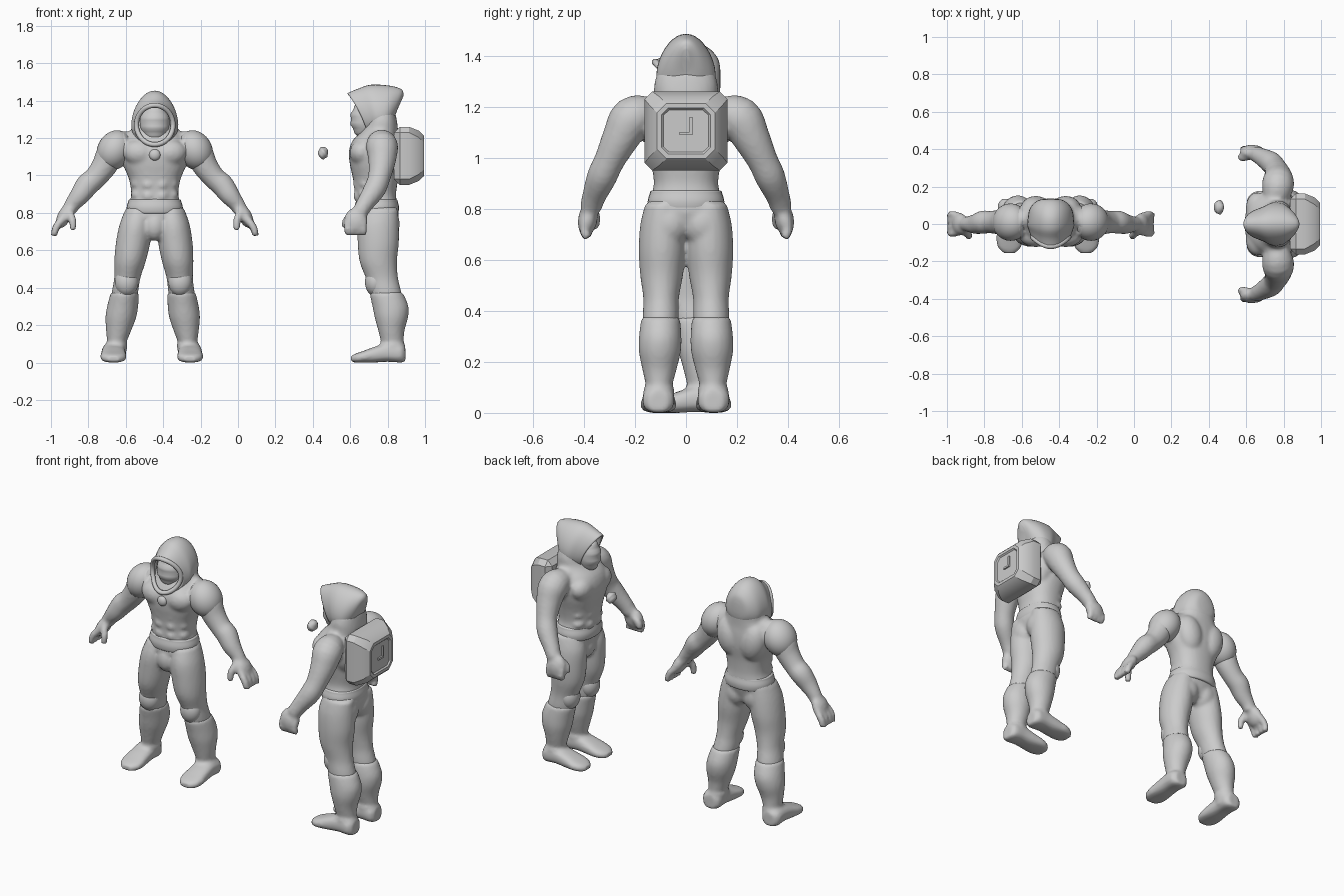
import bpy, bmesh, math
from mathutils import Matrix, Vector

cube = bpy.data.objects.get("Cube")
if cube:
    bpy.data.objects.remove(cube)

GREY = bpy.data.materials.new("plain_grey")
GREY.use_nodes = True
GREY.diffuse_color = (0.6, 0.6, 0.6, 1)
GREY.node_tree.nodes["Principled BSDF"].inputs["Base Color"].default_value = GREY.diffuse_color
SIDES = (1, -1)


# ---- helpers: figures are modelled in hundredths, then placed ----
def finish(bm, name, place, soften=0, angle=60):
    """Make the object; with soften set, its parts are blended into one skin."""
    bmesh.ops.recalc_face_normals(bm, faces=bm.faces)
    bm.transform(place @ Matrix.Scale(0.01, 4))
    mesh = bpy.data.meshes.new(name)
    bm.to_mesh(mesh)
    bm.free()
    mesh.materials.append(GREY)
    obj = bpy.data.objects.new(name, mesh)
    bpy.context.collection.objects.link(obj)
    if soften:
        remesh = obj.modifiers.new("blend", "REMESH")
        remesh.mode = "VOXEL"
        remesh.voxel_size = 0.011
        remesh.use_smooth_shade = True
        smooth = obj.modifiers.new("soften", "SMOOTH")
        smooth.iterations = soften
    else:
        bpy.ops.object.select_all(action="DESELECT")
        obj.select_set(True)
        bpy.context.view_layer.objects.active = obj
        bpy.ops.object.shade_smooth_by_angle(angle=math.radians(angle))
    return obj


def flow(rows, steps=4):
    """Catmull-Rom interpolation of rows of numbers."""
    rows = [rows[0], *rows, rows[-1]]
    result = []
    for a, b, c, d in zip(rows, rows[1:], rows[2:], rows[3:]):
        for i in range(steps):
            t = i / steps
            result.append([q + t / 2 * (r - p + t * (2 * p - 5 * q + 4 * r - s + t * (3 * (q - r) + s - p)))
                           for p, q, r, s in zip(a, b, c, d)])
    return result + [rows[-1]]


def skin(bm, rings, sides=32, power=2.0, caps=(True, True)):
    """Skin rings given as centre, first radius vector, second radius vector."""
    loops = []
    for centre, u, v in rings:
        loop = []
        for k in range(sides):
            a = math.tau * k / sides
            c, s = math.cos(a), math.sin(a)
            c = math.copysign(abs(c) ** (2 / power), c)
            s = math.copysign(abs(s) ** (2 / power), s)
            loop.append(bm.verts.new(centre + u * c + v * s))
        loops.append(loop)
    for low, high in zip(loops, loops[1:]):
        for k in range(sides):
            n = (k + 1) % sides
            bm.faces.new((low[k], low[n], high[n], high[k]))
    for loop, wanted in zip((loops[0], loops[-1]), caps):
        if wanted:
            bm.faces.new(loop)


def column(bm, rows, x=0, power=2.0):
    """Stack of level ellipses: z, y, x radius, y radius, and optional sideways shift."""
    skin(bm, [(Vector((x + sum(shift), y, z)), Vector((rx, 0, 0)), Vector((0, ry, 0)))
              for z, y, rx, ry, *shift in flow(rows)], power=power)


def limb(bm, rows, sides=20):
    """Round tube along x, y, z, radius; made on both sides of the body."""
    rows = flow(rows)
    for side in SIDES:
        pts = [Vector((side * x, y, z)) for x, y, z, r in rows]
        rings = []
        for i, p in enumerate(pts):
            turn = (pts[min(i + 1, len(pts) - 1)] - pts[max(i - 1, 0)]).to_track_quat("Z", "Y")
            r = rows[i][3]
            rings.append((p, turn @ Vector((r, 0, 0)), turn @ Vector((0, r, 0))))
        skin(bm, rings, sides)


def ball(bm, centre, radii, lean=0, pair=True):
    x, y, z = centre
    for side in SIDES if pair else (1,):
        m = (Matrix.Translation((side * x, y, z)) @ Matrix.Rotation(math.radians(side * lean), 4, "Y")
             @ Matrix.Diagonal((*radii, 1)))
        bmesh.ops.create_uvsphere(bm, u_segments=32, v_segments=20, radius=1, matrix=m)


# ---- one muscular figure facing -y ----
LEG = [(82, 0, 7, 9.5), (74, -1, 8.8, 11), (64, -1, 9.2, 11), (54, -1, 8.4, 10),
       (45, 1, 7, 8.6), (37, 3, 7, 8.4), (28, 5, 6, 7)]
BOOT = [(37.5, 3, 6.8, 8), (36.5, 3.5, 7.6, 9), (30, 5.5, 8.3, 9.6), (24, 6, 8.2, 8.9), (17, 6, 6.7, 7),
        (11, 6.5, 5.3, 6.1), (9.5, 6.5, 6, 6.6), (3, 6.5, 5.8, 6.5)]
FOOT = [(13.5, 4.5, 3.5, 4), (11, 5, 6, 5), (4, 5.4, 6.2, 5), (-3, 4.2, 6.6, 4.2),
        (-9, 3.1, 7, 3.1), (-13, 2.4, 5.8, 2.4), (-15.5, 1.9, 3, 1.7)]


def build_figure(tag, place, torso, lean_y, arm, palm, fingers, thumb, hip_x, ankle_x, sway):
    def leg_x(side, z):
        drop = 1 - z / 78
        return side * (hip_x + (ankle_x - hip_x) * drop) + sway * drop

    # body: torso, limbs and muscles blended together
    bm = bmesh.new()
    column(bm, torso, power=2.3)
    ball(bm, (8, lean_y - 7, 112), (9, 6.3, 7), -8)
    for z in (89, 95, 101):
        ball(bm, (3.6, lean_y - 8.2, z), (3.7, 3.2, 3.2))
        ball(bm, (9, lean_y - 4, z + 1), (3.8, 4.5, 2.8), 20)
    ball(bm, (8, lean_y + 7, 110), (8, 7, 12), 12)
    ball(bm, (10, lean_y + 2, 120), (10, 6, 5), 20)
    ball(bm, (6.5, 3, 74), (8, 7.5, 9))
    ball(bm, (0, -6, 73), (6, 6, 8), pair=False)
    for side in SIDES:
        column(bm, [(*row, leg_x(side, row[0])) for row in LEG])
    limb(bm, arm)
    ball(bm, *palm)
    for finger in fingers:
        limb(bm, finger, 12)
    limb(bm, thumb, 12)
    finish(bm, tag + "_body", place, soften=3)

    # boots: shaft and foot
    bm = bmesh.new()
    for side in SIDES:
        column(bm, [(*row, leg_x(side, row[0])) for row in BOOT])
        skin(bm, [(Vector((leg_x(side, 0), y, z)), Vector((rx, 0, 0)), Vector((0, 0, rz)))
                  for y, z, rx, rz in flow(FOOT)], power=2.6)
    finish(bm, tag + "_boots", place, soften=2)

    # knee pads
    bm = bmesh.new()
    for side in SIDES:
        ball(bm, (leg_x(side, 43), -2.6, 43), (6.3, 5.5, 7.5), pair=False)
    finish(bm, tag + "_knee_pads", place)

    # belt
    bm = bmesh.new()
    column(bm, [(z, lean_y * 0.6, rx, rx * 0.79)
                for z, rx in ((79.5, 13), (80, 14.5), (83, 15), (86, 14.2), (87, 13.8), (87.5, 12))], power=2.2)
    finish(bm, tag + "_belt", place)


def build_hood(tag, place, rows, thickness, bend):
    """Cowl open at the front: y, z, half width, half height, tilt of each ring."""
    bm = bmesh.new()
    skin(bm, [(Vector((0, y, z)), Vector((w, 0, 0)), Vector((0, tilt, h)))
              for y, z, w, h, tilt in flow(rows)], power=2.1, caps=(True, False))
    for v in bm.verts:                      # narrower toward the crown, sides swept back
        v.co.x *= 1 - 0.016 * (v.co.z - 131)
        v.co.y += bend * v.co.x ** 2 * max(0, -v.co.y / 12)
    obj = finish(bm, tag + "_hood", place)
    solid = obj.modifiers.new("cloth", "SOLIDIFY")
    solid.thickness = thickness
    solid.offset = -1


def build_mask(tag, place, centre, radii):
    bm = bmesh.new()
    ball(bm, centre, radii, pair=False)
    for v in bm.verts:                      # brow, eye slit and mouth grooves
        h = (v.co.z - centre[2]) / radii[2]
        if v.co.y < centre[1]:
            v.co.y += 0.4 * math.cos(h * 12)
    finish(bm, tag + "_mask", place)


# ---- armoured figure on the right-hand side ----
hero = Matrix.Translation((-0.445, 0, 0))
build_figure(
    "armoured", hero,
    [(70, 0, 8, 8), (78, 0, 15, 10.5), (84, 1, 14, 10.8), (90, 1, 12.6, 10.5), (98, 1, 13.8, 11),
     (106, 1, 17, 12.3), (113, 1, 18, 12.5), (119, 2, 16, 11), (123, 3, 12.5, 10), (130, 3.5, 11.5, 9.5),
     (134, 3, 9, 8)], 1,
    [(15, 1, 116, 8), (22, 1, 114, 8), (27, 1, 105, 6.8), (32, 1, 98.5, 6), (36, 1, 95, 6.2), (40, 0, 89.5, 5.4),
     (44, 0, 84.5, 4.2), (46, 0, 81, 3.9)],
    ((48.5, 0, 78), (3.6, 5.8, 6.5), -25),
    [[(49, y, 77, 2.1), (52.6, y * 1.15, 72.5, 2.1), (54, y * 1.1, 67.6, 1.8)] for y in (-4.3, -1.5, 1.5, 4.3)],
    [(46, -3, 81, 2.3), (44, -6, 76, 2.1), (43.8, -6.5, 70.5, 1.7)], 9.3, 20.5, -1.6)
build_hood("armoured", hero,
           [(13.5, 131, 2, 3, 0), (12.5, 131, 7, 8, 0), (8.5, 131, 10.8, 12.3, 0), (3, 131.3, 12, 14, 0),
            (-3, 130, 12, 14.3, 0), (-8, 128, 11, 12.5, 0), (-12, 127, 10, 11, -0.5)], 0.012, 0.05)
build_mask("armoured", hero, (0, -3, 128), (8, 7.5, 10))

# hood rim
bm = bmesh.new()
rim = [(Vector((9.8 * math.cos(a), -12 + 5 * math.cos(a) ** 2, 127 + 10.5 * math.sin(a))),
        Vector((math.cos(a), 0, math.sin(a))) * 1.3, Vector((0, 1.4, 0)))
       for a in (math.tau * k / 48 for k in range(49))]
skin(bm, rim, 12, caps=(False, False))
finish(bm, "armoured_hood_rim", hero)

# shoulder pads and chest disc
bm = bmesh.new()
ball(bm, (21.5, 1, 113.5), (9.2, 10, 11), -28)
finish(bm, "armoured_shoulder_pads", hero)
bm = bmesh.new()
ball(bm, (0, -11.5, 111), (3, 2, 3), pair=False)
finish(bm, "armoured_chest_disc", hero)

# ---- hooded figure with a backpack, turned toward -x ----
scout = Matrix.Translation((0.76, 0, 0)) @ Matrix.Rotation(-math.pi / 2, 4, "Z")
build_figure(
    "hooded", scout,
    [(70, -1, 8, 8), (78, -1, 15, 10.8), (84, -1.5, 14, 10.8), (90, -2.5, 12.6, 11), (98, -2.5, 13.8, 12),
     (106, -3.5, 16, 12.7), (113, -4, 17, 12.7), (119, -3, 15, 11.5), (124, 0, 12.8, 9.5), (129, 1, 12.4, 8),
     (134, 1, 11, 7)], -3,
    [(14, 0, 117, 7), (21, 1, 115.5, 8.6), (25.5, 1, 108, 7.4), (30, -0.5, 99, 6), (33, -3, 92.5, 5.9),
     (36, -8, 85, 4.7), (37.5, -11, 80, 4.2)],
    ((38.5, -13, 76), (3.8, 6.2, 6.8), -10),
    [[(39, y, 76, 2), (40, y - 0.5, 72, 2), (38.5, y, 68.6, 1.8)] for y in (-17, -14.2, -11.4, -8.6)],
    [(36.5, -14, 79, 2.2), (35.5, -18, 76, 2.1), (36, -19, 72, 1.7)], 9, 10.8, 0)
build_hood("hooded", scout,
           [(10.5, 138, 2, 4.5, 2), (9, 137, 7, 9, 2.5), (4, 135.5, 11.5, 12.5, 1), (-3, 135.3, 12, 13.2, -2),
            (-8, 134, 9.8, 12.3, -4), (-12, 133, 8, 11, -5.5)], 0.01, 0.02)
build_mask("hooded", scout, (0, -8.5, 130), (6.5, 7.3, 10))

# backpack: box with a tapered, recessed back
bm = bmesh.new()
bmesh.ops.create_cube(bm, size=1, matrix=Matrix.Translation((0, 13, 110.5)) @ Matrix.Diagonal((32.5, 11, 31, 1)))
back = max(bm.faces, key=lambda f: f.calc_center_median().y)
grown = bmesh.ops.extrude_discrete_faces(bm, faces=[back])["faces"][0]
for v in grown.verts:
    v.co = Vector((v.co.x * 0.7, 23.4, 110.5 + (v.co.z - 110.5) * 0.7))
corners = [e for e in bm.edges if e not in grown.edges[:]]
bmesh.ops.bevel(bm, geom=corners, offset=3, segments=1, affect="EDGES", profile=0.5)
back = max(bm.faces, key=lambda f: (round(f.calc_center_median().y, 2), f.calc_area()))
bmesh.ops.inset_region(bm, faces=[back], thickness=2, depth=0)
bmesh.ops.inset_region(bm, faces=[back], thickness=0.8, depth=-0.8)
finish(bm, "backpack", scout, angle=30)

# backpack latch
bm = bmesh.new()
for x, z, w, h in ((-2, 113, 1.2, 6), (0, 109.5, 5, 1.2)):
    bmesh.ops.create_cube(bm, size=1, matrix=Matrix.Translation((x, 22.5, z)) @ Matrix.Diagonal((w, 2, h, 1)))
finish(bm, "backpack_latch", scout)

# ---- small floating stone ----
bm = bmesh.new()
bmesh.ops.create_icosphere(bm, subdivisions=3, radius=1, matrix=Matrix.Diagonal((2.7, 3.8, 3.3, 1)))
for v in bm.verts:
    v.co *= 1 + 0.06 * math.sin(v.co.x * 2 + v.co.z * 1.5)
finish(bm, "floating_stone", Matrix.Translation((0.455, 0.09, 1.12)))
